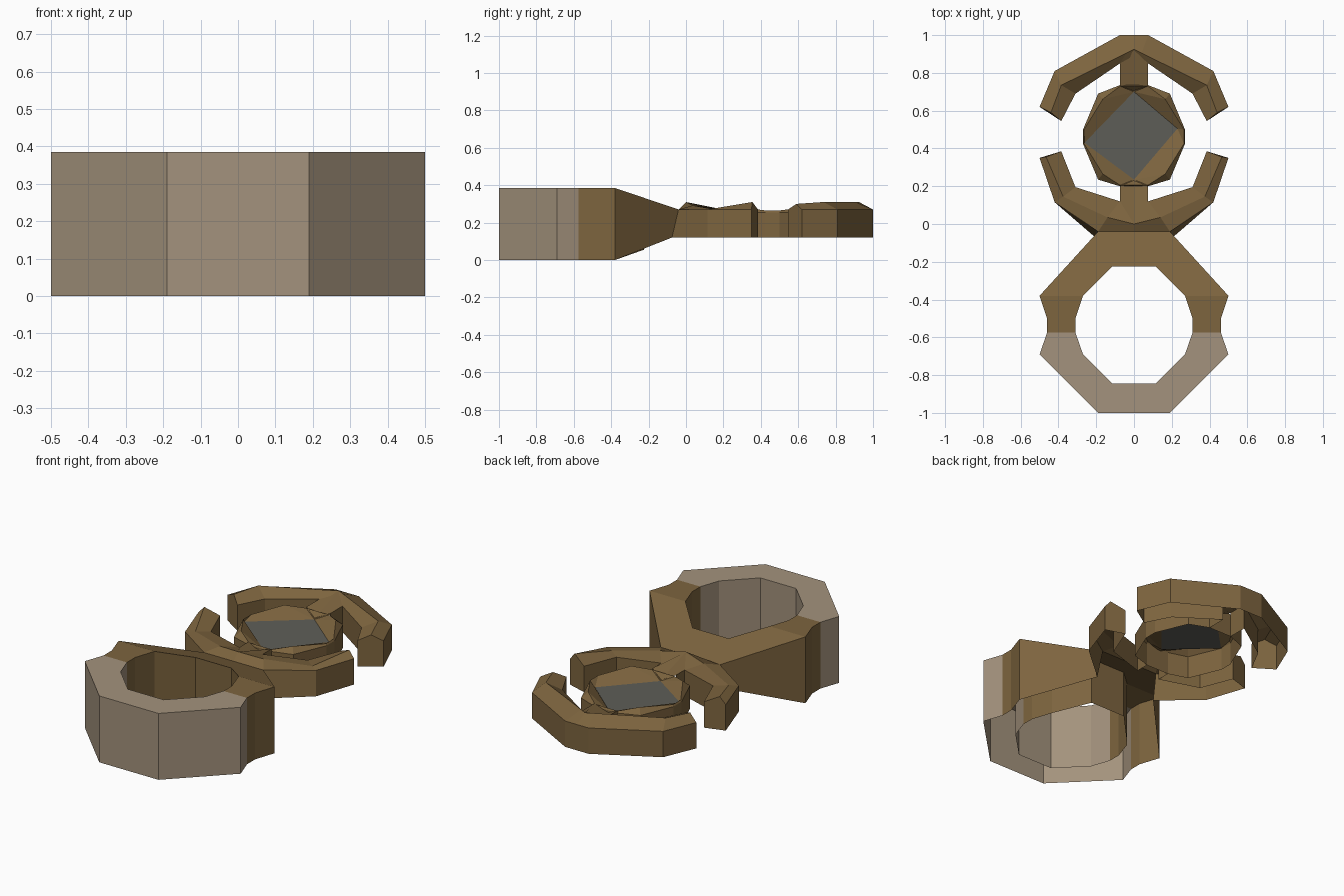
import bpy, bmesh

if "Cube" in bpy.data.objects:
    bpy.data.objects.remove(bpy.data.objects["Cube"])


def material(name, rgb):
    m = bpy.data.materials.new(name)
    m.diffuse_color = (*rgb, 1)
    m.use_nodes = True
    m.node_tree.nodes["Principled BSDF"].inputs["Base Color"].default_value = m.diffuse_color
    return m


TAUPE = material("taupe band", (0.37, 0.29, 0.205))
GOLD = material("antique gold", (0.205, 0.128, 0.049))
STONE = material("grey stone", (0.112, 0.112, 0.097))


def hidden_joint(f):
    """Walls buried where two parts meet."""
    return any(all(abs(v.co.y - y) < 0.022 and abs(v.co.x) < 0.21 for v in f.verts)
               for y in (-0.057, 0.12, 0.85))


def loft(name, sections, mats, rule=None, ring=False, wrap=False, caps=False, joints=False):
    """Skin equal-sized sections; ring joins last to first, wrap closes each section."""
    bm = bmesh.new()
    rows = [[bm.verts.new(p) for p in s] for s in sections]
    n = len(rows[0])
    pairs = list(zip(rows, rows[1:]))
    if ring:
        pairs.append((rows[-1], rows[0]))
    for a, b in pairs:
        for i in range(n if wrap else n - 1):
            j = (i + 1) % n
            bm.faces.new((a[i], a[j], b[j], b[i]))
    if caps:
        bm.faces.new(rows[0])
        bm.faces.new(rows[-1])
    bmesh.ops.remove_doubles(bm, verts=bm.verts, dist=0.0005)
    bmesh.ops.recalc_face_normals(bm, faces=bm.faces)
    if joints:
        bmesh.ops.delete(bm, geom=[f for f in bm.faces if hidden_joint(f)], context='FACES')
    # make sure the open shell faces outward: its top must look up
    if sum(f.normal.z * f.calc_area() for f in bm.faces) < 0:
        bmesh.ops.reverse_faces(bm, faces=bm.faces)
    if rule:
        for f in bm.faces:
            f.material_index = rule(f.calc_center_median())
    me = bpy.data.meshes.new(name)
    bm.to_mesh(me)
    bm.free()
    for m in mats:
        me.materials.append(m)
    ob = bpy.data.objects.new(name, me)
    bpy.context.collection.objects.link(ob)
    return ob


def mirror(sections, skip=0):
    """Add the left half to right-half sections running outward."""
    left = [[(-x, y, z) for x, y, z in s] for s in sections[skip:]]
    return left[::-1] + sections


# finger band, hollow underneath: outer xy and inner xy
H = 0.385
half = [
    ((0.19, -1), (0.115, -0.845)), ((0.5, -0.69), (0.27, -0.69)),
    ((0.46, -0.575), (0.31, -0.575)), ((0.46, -0.5), (0.31, -0.5)),
    ((0.5, -0.38), (0.27, -0.38)),
]
band = [[(*o, 0), (*o, H), (*i, H), (*i, 0)] for o, i in half]
band.append([(0.2, -0.075, 0.12), (0.19, -0.04, 0.27), (0.115, -0.225, 0.332), (0.115, -0.225, 0.055)])
loft("finger_band", mirror(band), [TAUPE, GOLD], lambda c: int(c.y > -0.575), ring=True, joints=True)


# curved claws: five-point section with a raised ridge, open underneath
def claw_section(outer, ridge, inner, bottom=None):
    return [(*(bottom or outer), 0.12), (*outer, 0.27), ridge, (*inner, 0.27), (*inner, 0.12)]


lower = [
    claw_section((0, -0.04), (0, 0, 0.31), (0, 0.12), (0, -0.075)),
    claw_section((0.19, -0.04), (0.14, 0.035, 0.292), (0.075, 0.12), (0.2, -0.075)),
    claw_section((0.42, 0.115), (0.375, 0.145, 0.272), (0.31, 0.195)),
    claw_section((0.5, 0.35), (0.465, 0.355, 0.31), (0.385, 0.385)),
]
upper = [
    claw_section((0, 1), (0, 0.925, 0.31), (0, 0.85)),
    claw_section((0.075, 1), (0.04, 0.905, 0.31), (0.075, 0.85)),
    claw_section((0.42, 0.81), (0.385, 0.735, 0.31), (0.31, 0.69)),
    claw_section((0.5, 0.62), (0.44, 0.59, 0.3), (0.385, 0.545)),
]
loft("lower_claw", mirror(lower, 1), [GOLD], caps=True, joints=True)
loft("upper_claw", mirror(upper, 1), [GOLD], caps=True, joints=True)


# short bridges joining claws to the stone setting
def bridge(name, y0, ridge0, y1, ridge1):
    def sec(y, r):
        return [(-0.075, y, 0.12), (-0.075, y, 0.27), (0, *r), (0.075, y, 0.27), (0.075, y, 0.12)]
    loft(name, [sec(y0, ridge0), sec(y1, ridge1)], [GOLD])


bridge("upper_bridge", 0.85, (0.92, 0.31), 0.735, (0.7, 0.235))
bridge("lower_bridge", 0.12, (0.0, 0.31), 0.2, (0.235, 0.235))

# stone setting: faceted rim fanning in to the four corners of the stone
CY = 0.465
right = [(0.075, 0.2), (0.19, 0.235), (0.27, 0.425), (0.27, 0.5), (0.19, 0.69), (0.075, 0.735)]
rim = right + [(-x, y) for x, y in reversed(right)]
E, N, W, S = (0.23, 0.505, 0.235), (0, 0.7, 0.23), (-0.262, 0.43, 0.25), (0, 0.235, 0.23)
corners = [S, S, E, E, N, N, N, N, W, W, S, S]


def ridge(p):
    diagonal = abs(abs(p[0]) - 0.19) < 0.01
    s, z = (0.87, 0.285) if diagonal else (0.98, 0.265)
    return (p[0] * s, CY + (p[1] - CY) * s, z)


loft("stone_setting", [[(*p, 0.12) for p in rim], [(*p, 0.255) for p in rim],
                       [ridge(p) for p in rim], corners], [GOLD], wrap=True)

# flat diamond stone, split into two facets and tilted at its left corner
loft("stone", [[W, N], [S, E]], [STONE])
